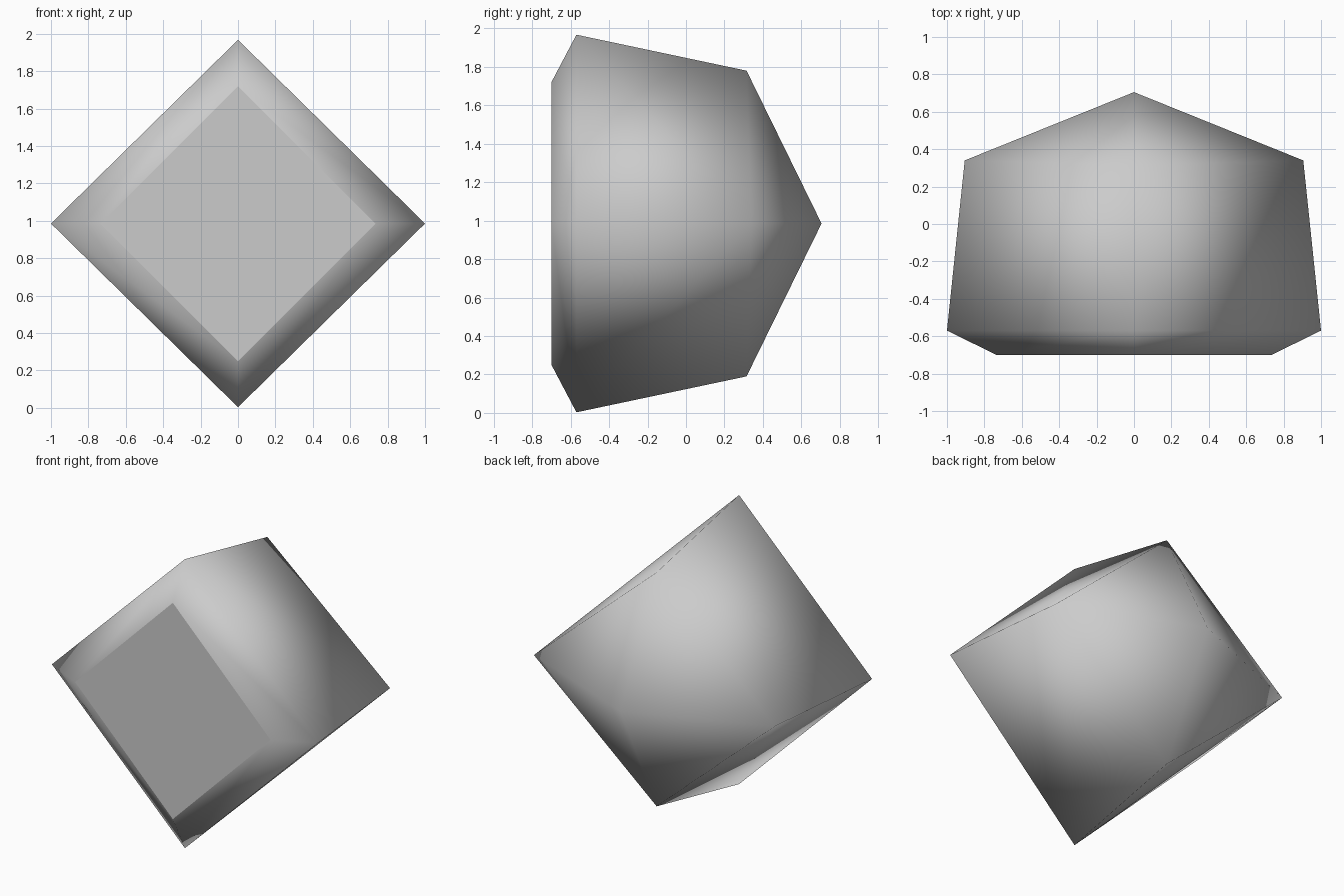
import bpy
import bmesh

cube = bpy.data.objects.get("Cube")
if cube:
    bpy.data.objects.remove(cube, do_unlink=True)

MID = 0.985  # height of the body's axis

grey = bpy.data.materials.new("plain_grey")
grey.use_nodes = True
colour = (0.6, 0.6, 0.6, 1.0)
grey.diffuse_color = colour
grey.node_tree.nodes["Principled BSDF"].inputs["Base Color"].default_value = colour

bm = bmesh.new()


def ring(half_x, y_side, half_z, y_end):
    """Four-cornered ring: left, top, right, bottom."""
    corners = [(half_x, y_side, 0), (0, y_end, half_z),
               (-half_x, y_side, 0), (0, y_end, -half_z)]
    return [bm.verts.new((x, y, MID + z)) for x, y, z in corners]


# Rings from back to front, and the back point
back = ring(0.905, 0.34, 0.795, 0.315)
rim = ring(1.0, -0.57, 0.982, -0.57)
front = ring(0.735, -0.7, 0.735, -0.7)
tip = bm.verts.new((0, 0.705, MID))

for i in range(4):
    j = (i + 1) % 4
    # Back point
    bm.faces.new((tip, back[i], back[j]))
    # Side walls, folded from each back side corner to the rim's top and bottom
    s, e = (i, j) if i % 2 == 0 else (j, i)
    bm.faces.new((back[s], back[e], rim[e]))
    bm.faces.new((back[s], rim[e], rim[s]))
    # Front bevel
    bm.faces.new((rim[i], rim[j], front[j], front[i]))
cap = bm.faces.new(front)

# Smooth body with a flat, sharp-edged front face
bmesh.ops.recalc_face_normals(bm, faces=bm.faces[:])
for face in bm.faces:
    face.smooth = face is not cap
for edge in cap.edges:
    edge.smooth = False

mesh = bpy.data.meshes.new("faceted_body")
bm.to_mesh(mesh)
bm.free()
mesh.materials.append(grey)
body = bpy.data.objects.new("faceted_body", mesh)
bpy.context.collection.objects.link(body)
